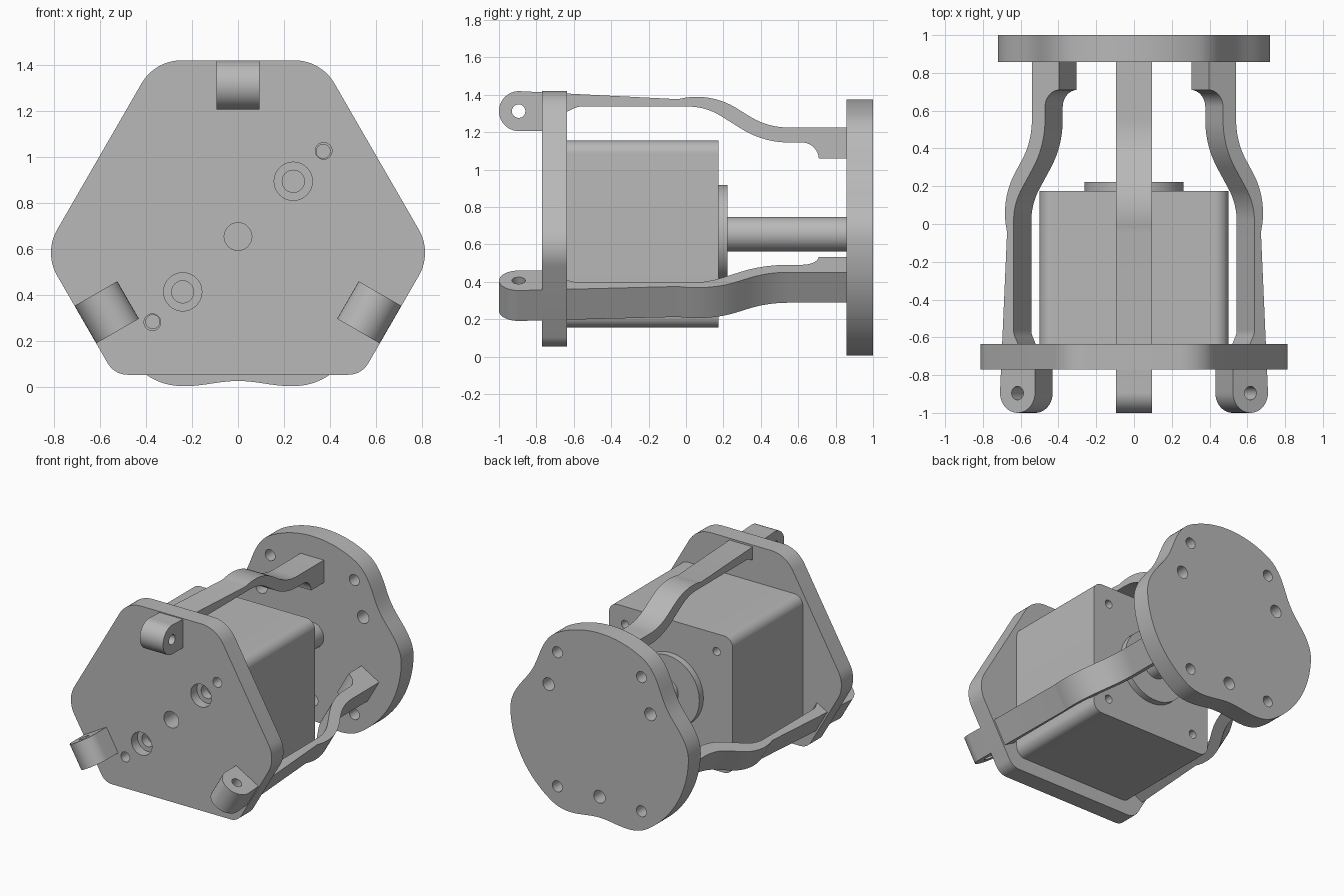
import bpy, bmesh
from math import sin, cos, pi, radians, acos, tan
from mathutils import Matrix, Vector

if "Cube" in bpy.data.objects:
    bpy.data.objects.remove(bpy.data.objects["Cube"], do_unlink=True)

AXIS = 0.655          # height of the central axis
PLATE = (-0.77, -0.635)
DISC = (0.857, 1.0)

grey = bpy.data.materials.new("machined_grey")
grey.use_nodes = True
tone = (0.48, 0.48, 0.48, 1)
grey.diffuse_color = tone
grey.node_tree.nodes["Principled BSDF"].inputs["Base Color"].default_value = tone


def rounded(corners, steps=10):
    """Outline from (a, b, radius) corners, each filleted by its radius."""
    out = []
    n = len(corners)
    for i, (a, b, r) in enumerate(corners):
        p = Vector((a, b))
        if r == 0:
            out.append(p)
            continue
        u = (Vector(corners[i - 1][:2]) - p).normalized()
        v = (Vector(corners[(i + 1) % n][:2]) - p).normalized()
        half = acos(u.dot(v)) / 2
        c = p + (u + v).normalized() * r / sin(half)
        s, e = p + u * r / tan(half) - c, p + v * r / tan(half) - c
        sweep = pi - 2 * half
        for k in range(steps + 1):
            t = k / steps
            out.append(c + (s * sin((1 - t) * sweep) + e * sin(t * sweep)) / sin(sweep))
    return out


def circle(a, b, r, n=40):
    return [(a + r * cos(2 * pi * k / n), b + r * sin(2 * pi * k / n)) for k in range(n)]


def along_y(a, b, d):
    return (a, d, b + AXIS)


def along_x(a, b, d):
    return (d, a, b + AXIS)


def prism(name, outlines, d0, d1, place=along_y):
    """Extrude one or more outlines from depth d0 to d1."""
    bm = bmesh.new()
    for pts in outlines:
        ends = [[bm.verts.new(place(p[0], p[1], d)) for p in pts] for d in (d0, d1)]
        bm.faces.new(ends[0])
        bm.faces.new(ends[1][::-1])
        for i in range(len(pts)):
            bm.faces.new((ends[0][i], ends[0][i - 1], ends[1][i - 1], ends[1][i]))
    bmesh.ops.recalc_face_normals(bm, faces=bm.faces)
    mesh = bpy.data.meshes.new(name)
    bm.to_mesh(mesh)
    bm.free()
    mesh.materials.append(grey)
    ob = bpy.data.objects.new(name, mesh)
    bpy.context.collection.objects.link(ob)
    return ob


def drill(ob, holes, d0, d1, place=along_y):
    """Cut round holes (a, b, radius) through a part."""
    cutter = prism("cutter", [circle(*h) for h in holes], d0, d1, place)
    cutter.hide_render = True
    mod = ob.modifiers.new("drill", 'BOOLEAN')
    mod.operation, mod.solver, mod.object = 'DIFFERENCE', 'EXACT', cutter
    deps = bpy.context.evaluated_depsgraph_get()
    ob.data = bpy.data.meshes.new_from_object(ob.evaluated_get(deps))
    ob.modifiers.clear()
    bpy.data.objects.remove(cutter, do_unlink=True)


def smooth(ob):
    bpy.ops.object.select_all(action='DESELECT')
    ob.select_set(True)
    bpy.context.view_layer.objects.active = ob
    bpy.ops.object.shade_smooth_by_angle(angle=radians(30))


# Front plate: rounded hexagon, given by its edges' directions and distances
edges = [(30, 0.695), (90, 0.765), (150, 0.695), (210, 0.765), (270, 0.60), (330, 0.765)]
corners = []
for i, (ang, dist) in enumerate(edges):
    ang2, dist2 = edges[(i + 1) % 6]
    m = Matrix([[cos(radians(t)), sin(radians(t))] for t in (ang, ang2)])
    p = m.inverted() @ Vector((dist, dist2))
    corners.append((p.x, p.y, 0.1 if 270 in (ang, ang2) else 0.2))
front_plate = prism("front_plate", [rounded(corners)], *PLATE)
drill(front_plate, [(0, 0, 0.06)] + [(s * 0.372, s * 0.372, 0.036) for s in (1, -1)]
      + [(s * 0.24, s * 0.24, 0.048) for s in (1, -1)], -0.9, -0.5)
drill(front_plate, [(s * 0.24, s * 0.24, 0.083) for s in (1, -1)], -0.9, -0.70)

# Motor body with screw holes at both ends
half = 0.5
body = prism("motor_body", [rounded([(half, half, 0.07), (-half, half, 0.07),
                                     (-half, -half, 0.07), (half, -half, 0.07)])], PLATE[1], 0.175)
screws = [(x, z, 0.03) for x in (-0.37, 0.37) for z in (-0.37, 0.37)]
drill(body, screws, 0.07, 0.3)
drill(body, screws, -0.7, -0.55)

# Motor boss and shaft
boss = prism("motor_boss", [circle(0, 0, 0.263, 64)], 0.17, 0.222)
shaft = prism("motor_shaft", [circle(0, 0, 0.093)], 0.2, DISC[0] + 0.01)

# Rear disc: three lobes with shallow dents between them
outline = []
for k in range(180):
    ang = 2 * k
    dent = abs((ang - 30 + 60) % 120 - 60)
    r = 0.6735 - 0.0465 * cos(pi * min(dent / 32, 1))
    outline.append((r * cos(radians(ang)), r * sin(radians(ang))))
disc = prism("rear_disc", [outline], *DISC)
drill(disc, [(x, z, 0.04) for x in (-0.34, 0.34) for z in (-0.49, 0.49)]
      + [(0.475 * cos(radians(t)), 0.475 * sin(radians(t)), 0.046) for t in (30, 150, 270)], 0.7, 1.2)

# Three bent arms, each with a rounded lug at the front
lug = (-0.893, 0.658, 0.107)
profile = [(lug[0] + lug[2] * cos(t), lug[1] + lug[2] * sin(t))
           for t in (pi / 2 + pi * k / 20 for k in range(21))]
bend = rounded([(-0.70, 0.551, 0), (-0.70, 0.64, 0), (-0.635, 0.655, 0), (-0.58, 0.682, 0.08),
                (0.106, 0.682, 0.32), (0.414, 0.49, 0.48), (0.70, 0.49, 0.09), (0.71, 0.405, 0),
                (DISC[0], 0.405, 0), (DISC[0], 0.57, 0), (0.436, 0.57, 0.4), (0.124, 0.765, 0.4)])
arms = []
for i, name in enumerate(("top_arm", "left_arm", "right_arm")):
    arm = prism(name, [profile + [tuple(p) for p in bend]], -0.094, 0.094, along_x)
    drill(arm, [(-0.895, 0.658, 0.036)], -0.3, 0.3, along_x)
    centre = Matrix.Translation((0, 0, AXIS))
    arm.data.transform(centre @ Matrix.Rotation(i * 2 * pi / 3, 4, 'Y') @ centre.inverted())
    arms.append(arm)

for ob in [front_plate, body, boss, shaft, disc] + arms:
    smooth(ob)
